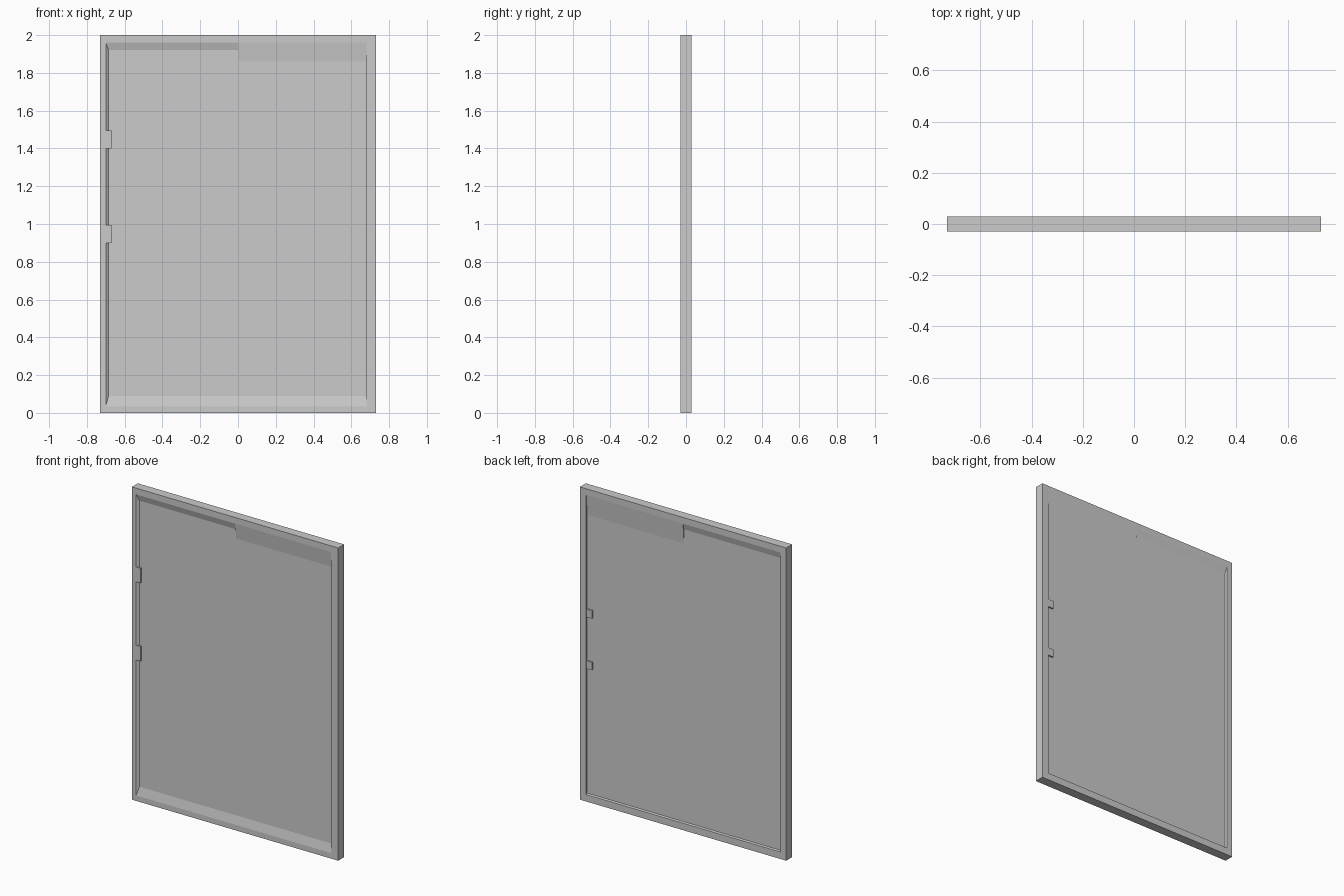
import bpy, bmesh

if "Cube" in bpy.data.objects:
    bpy.data.objects.remove(bpy.data.objects["Cube"])

W, H, T = 0.73, 2.0, 0.03      # half width, height, half thickness
FRONT, BACK = -0.018, 0.02     # recessed panel faces


def mesh_object(name, bm):
    bmesh.ops.recalc_face_normals(bm, faces=bm.faces)
    me = bpy.data.meshes.new(name)
    bm.to_mesh(me)
    bm.free()
    ob = bpy.data.objects.new(name, me)
    bpy.context.collection.objects.link(ob)
    return ob


def ring(bm, x0, x1, z0, z1, y):
    return [bm.verts.new((x, y, z)) for x, z in
            ((x0, z0), (x1, z0), (x1, z1), (x0, z1))]


def bridge(bm, a, b):
    for i in range(4):
        j = (i + 1) % 4
        bm.faces.new((a[i], a[j], b[j], b[i]))


def box(name, x0, x1, y0, y1, z0, z1):
    bm = bmesh.new()
    a, b = ring(bm, x0, x1, z0, z1, y0), ring(bm, x0, x1, z0, z1, y1)
    bridge(bm, a, b)
    bm.faces.new(a)
    bm.faces.new(b)
    return mesh_object(name, bm)


def wedge(name, x0, x1, profile):
    # triangular (y, z) profile swept along x
    bm = bmesh.new()
    a = [bm.verts.new((x0, y, z)) for y, z in profile]
    b = [bm.verts.new((x1, y, z)) for y, z in profile]
    for i in range(3):
        j = (i + 1) % 3
        bm.faces.new((a[i], a[j], b[j], b[i]))
    bm.faces.new(a)
    bm.faces.new(b)
    return mesh_object(name, bm)


# door slab: rim, sloped reveal and sunken panel on both faces
bm = bmesh.new()
outer_front = ring(bm, -W, W, 0, H, -T)
open_front = ring(bm, -0.70, 0.68, 0.035, 1.96, -T)
panel_front = ring(bm, -0.685, 0.68, 0.09, 1.92, FRONT)
outer_back = ring(bm, -W, W, 0, H, T)
open_back = ring(bm, -0.69, 0.685, 0.045, 1.96, T)
panel_back = ring(bm, -0.685, 0.685, 0.05, 1.92, BACK)
loops = [panel_front, open_front, outer_front, outer_back, open_back, panel_back]
for a, b in zip(loops, loops[1:]):
    bridge(bm, a, b)
bm.faces.new(panel_front)
bm.faces.new(panel_back)
mesh_object("door_slab", bm)

# wider sloped reveal on one half of the top edge
wedge("front_top_reveal", 0.0, 0.68, ((-T, 1.96), (FRONT, 1.86), (FRONT, 1.96)))
wedge("back_top_reveal", 0.0, 0.685, ((T, 1.96), (BACK, 1.83), (BACK, 1.96)))

# hinge tabs filling the groove on the left
for i, z in enumerate((0.90, 1.40)):
    box(f"hinge_tab_{i}", -0.705, -0.67, -0.0295, FRONT + 0.003, z, z + 0.095)

# latch tabs on the back of the opposite edge
for i, z in enumerate((0.85, 1.18)):
    box(f"latch_tab_{i}", 0.645, 0.69, BACK - 0.003, 0.0295, z, z + 0.05)
